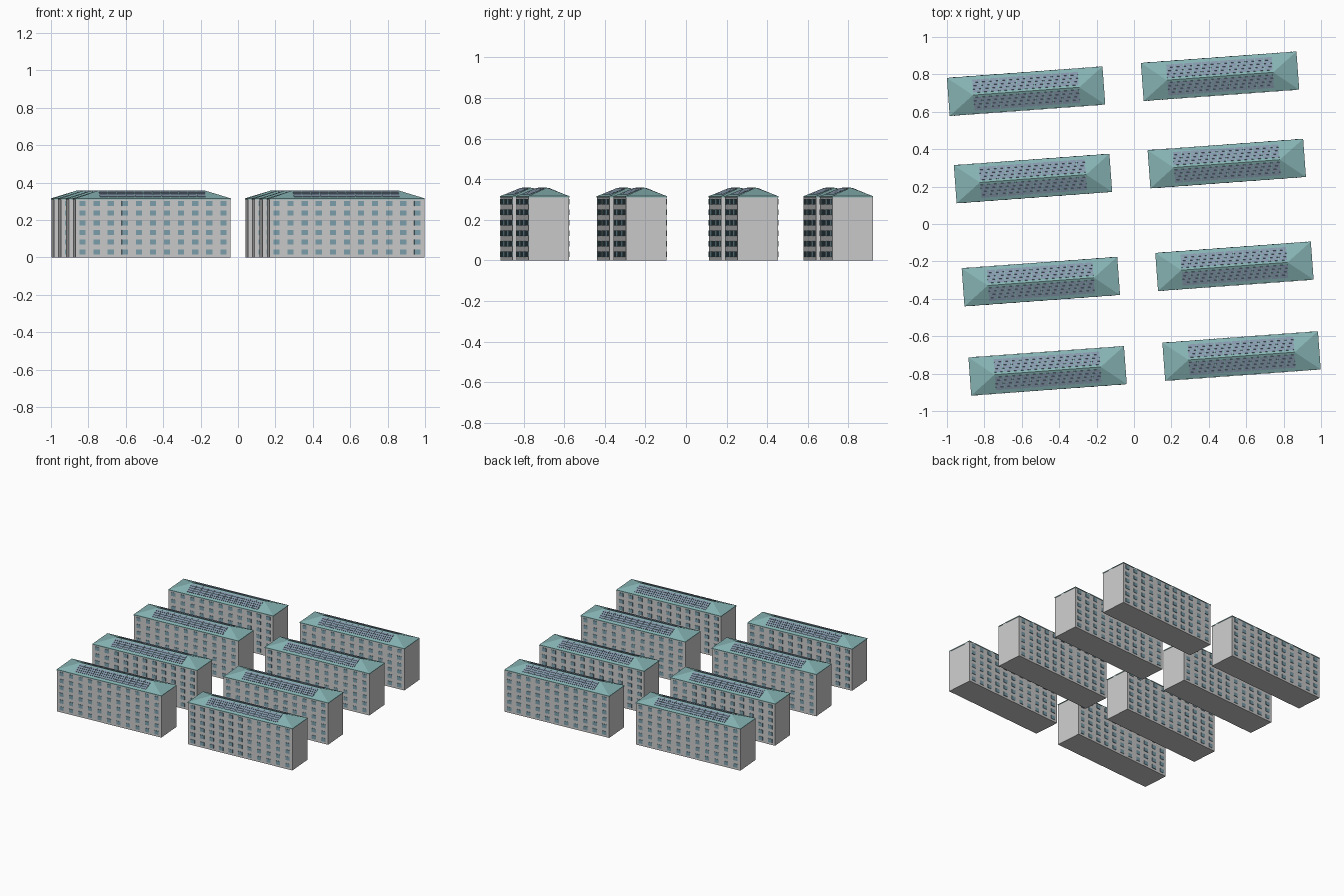
import bpy, bmesh, math
from mathutils import Matrix, Vector

if "Cube" in bpy.data.objects:
    bpy.data.objects.remove(bpy.data.objects["Cube"])

L, W, H = 0.83, 0.2, 0.31          # block length, depth, wall height
EAVE, RIDGE_Z, RIDGE = 0.316, 0.358, 0.285
FLOORS, BAYS = 6, 11
ANGLE = math.radians(4.2)
CENTRES = [(-0.577, 0.71), (0.46, 0.79), (-0.54, 0.243), (0.496, 0.323),
           (-0.498, -0.308), (0.537, -0.226), (-0.462, -0.785), (0.575, -0.706)]


def material(name, rgb):
    m = bpy.data.materials.new(name)
    m.diffuse_color = (*rgb, 1)
    m.use_nodes = True
    m.node_tree.nodes["Principled BSDF"].inputs["Base Color"].default_value = m.diffuse_color
    return m


def box(bm, size, matrix):
    bmesh.ops.create_cube(bm, size=1, matrix=matrix @ Matrix.Diagonal((*size, 1)))


def finish(bm, name, mat):
    bmesh.ops.recalc_face_normals(bm, faces=bm.faces)
    me = bpy.data.meshes.new(name)
    bm.to_mesh(me)
    bm.free()
    me.materials.append(mat)
    return me


parts = {}

# Wall block
bm = bmesh.new()
box(bm, (L, W, H), Matrix.Translation((0, 0, H / 2)))
parts["walls"] = finish(bm, "walls", material("render_wall", (0.68, 0.69, 0.66)))

# Windows: one thin pane per bay and floor, on both long sides
bm = bmesh.new()
for side in (-1, 1):
    for i in range(BAYS):
        for j in range(FLOORS):
            x = (i - (BAYS - 1) / 2) * L / BAYS
            z = (j + 0.58) * H / FLOORS
            box(bm, (0.033, 0.006, 0.027), Matrix.Translation((x, side * W / 2, z)))
parts["windows"] = finish(bm, "windows", material("glass", (0.2, 0.35, 0.42)))

# Hip roof with a thin eave edge
bm = bmesh.new()
hx, hy = L / 2 + 0.002, W / 2 + 0.002
for z in (H, EAVE):
    for sx in (-1, 1):
        for sy in (-1, 1):
            bm.verts.new((sx * hx, sy * hy, z))
for sx in (-1, 1):
    bm.verts.new((sx * RIDGE, 0, RIDGE_Z))
bmesh.ops.convex_hull(bm, input=bm.verts)
bmesh.ops.dissolve_limit(bm, angle_limit=0.01, verts=bm.verts, edges=bm.edges)
parts["roof"] = finish(bm, "roof", material("teal_roof", (0.24, 0.45, 0.45)))

# Solar panels lying on both roof slopes
bm = bmesh.new()
pitch = math.atan2(RIDGE_Z - EAVE, hy)
cols, rows = 12, 4
run = math.hypot(hy, RIDGE_Z - EAVE)
px, py = 2 * RIDGE / cols, 0.078 / rows
for side in (-1, 1):
    slope = (Matrix.Translation((0, 0, RIDGE_Z)) @ Matrix.Rotation(-side * pitch, 4, 'X'))
    for i in range(cols):
        for j in range(rows):
            pos = Vector(((i - (cols - 1) / 2) * px, side * (0.012 + (j + 0.5) * py), 0.0012))
            box(bm, (px - 0.004, py - 0.003, 0.003), slope @ Matrix.Translation(pos))
parts["solar_panels"] = finish(bm, "solar_panels", material("solar", (0.24, 0.32, 0.42)))

# Place the eight identical blocks
for n, (cx, cy) in enumerate(CENTRES, 1):
    for name, me in parts.items():
        ob = bpy.data.objects.new(f"block_{n}_{name}", me)
        ob.location = (cx, cy, 0)
        ob.rotation_euler.z = ANGLE
        bpy.context.collection.objects.link(ob)
